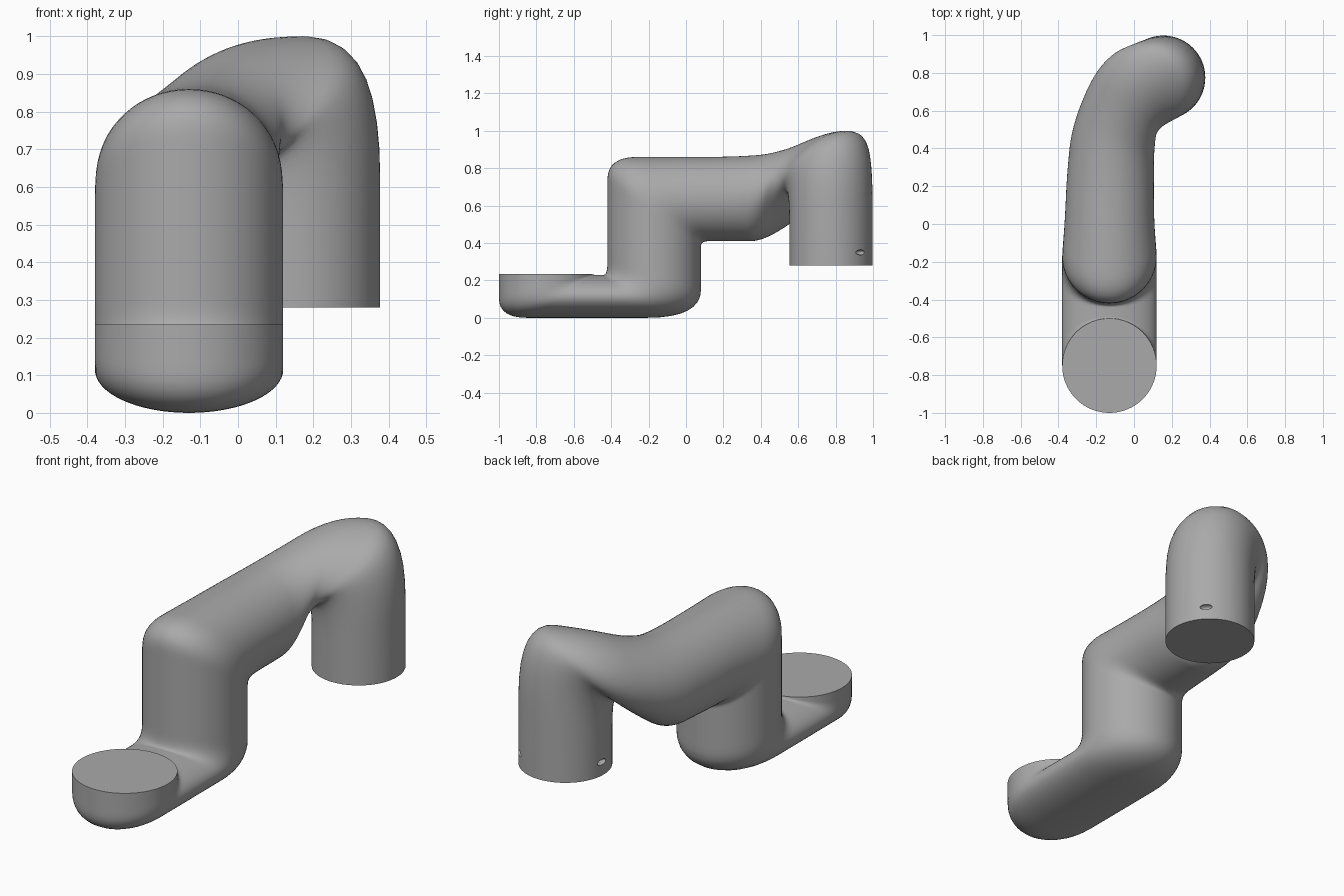
import bpy
import bmesh
from math import cos, sin, tau, radians
from mathutils import Vector

cube = bpy.data.objects.get("Cube")
if cube:
    bpy.data.objects.remove(cube, do_unlink=True)

SIDES, STEPS = 64, 8
PIPE_X = -0.13                      # side position of the straight front half
OUTLET = Vector((0.155, 0.775, 0))  # axis of the rear outlet
OUTLET_R = 0.2225
OUTLET_TURN = -50

grey = bpy.data.materials.new("plain grey")
grey.use_nodes = True
colour = (0.4, 0.4, 0.4, 1)
grey.diffuse_color = colour
grey.node_tree.nodes["Principled BSDF"].inputs["Base Color"].default_value = colour


def section(width, turn, low, high):
    """Elliptical section as centre, side axis and axis from low to high point."""
    low, high = Vector(low), Vector(high)
    side = Vector((cos(radians(turn)), sin(radians(turn)), 0)) * width
    return [(low + high) / 2, side, (high - low) / 2]


def straight(width, low, high, x=PIPE_X):
    return section(width, 0, (x, *low), (x, *high))


def outlet_section(z_low, z_high):
    turn = radians(OUTLET_TURN)
    reach = Vector((-sin(turn), cos(turn), 0)) * OUTLET_R
    return section(OUTLET_R, OUTLET_TURN,
                   OUTLET - reach + Vector((0, 0, z_low)),
                   OUTLET + reach + Vector((0, 0, z_high)))


def blend(a, b, t):
    return [u.lerp(v, t) for u, v in zip(a, b)]


# Control sections from the front opening to the rear outlet
controls = [
    straight(0.25, (-1, 0.235), (-0.5, 0.235)),
    straight(0.25, (-1, 0.21), (-0.5, 0.232)),
    straight(0.25, (-1, 0), (-0.495, 0.23)),
    straight(0.25, (-0.7, 0), (-0.475, 0.23)),
    straight(0.25, (-0.5, 0), (-0.46, 0.23)),
    straight(0.25, (0.08, 0), (-0.42, 0.23)),
    straight(0.25, (0.08, 0.3), (-0.42, 0.37)),
    straight(0.25, (0.08, 0.36), (-0.42, 0.62)),
    straight(0.25, (0.08, 0.41), (-0.42, 0.86)),
    straight(0.235, (0.17, 0.41), (-0.1, 0.86)),
    straight(0.23, (0.27, 0.41), (0.27, 0.86), -0.125),
    section(0.23, -20, (-0.12, 0.42, 0.41), (-0.1, 0.5, 0.88)),
    section(0.23, OUTLET_TURN, (-0.08, 0.58, 0.56), (0.02, 0.8, 1)),
    outlet_section(0.68, 1),
    outlet_section(0.28, 0.28),
]

# Round every corner with a quadratic sweep between neighbouring midpoints
sections = [controls[0]]
last = len(controls) - 2
for i in range(1, last + 1):
    start = controls[0] if i == 1 else blend(controls[i - 1], controls[i], 0.5)
    end = blend(controls[i], controls[i + 1], 0.5)
    for s in range(1, STEPS + 1):
        t = s / STEPS
        sections.append(blend(blend(start, controls[i], t),
                              blend(controls[i], end, t), t))
sections.append(controls[-1])

# Skin the sections and close both flat ends
bm = bmesh.new()
rings = []
for centre, side, rise in sections:
    rings.append([bm.verts.new(centre + side * cos(tau * k / SIDES) + rise * sin(tau * k / SIDES))
                  for k in range(SIDES)])
for a, b in zip(rings, rings[1:]):
    for k in range(SIDES):
        n = (k + 1) % SIDES
        bm.faces.new((a[k], a[n], b[n], b[k]))
bm.faces.new(rings[0])
bm.faces.new(rings[-1])
bmesh.ops.recalc_face_normals(bm, faces=bm.faces)
mesh = bpy.data.meshes.new("bent_pipe")
bm.to_mesh(mesh)
bm.free()
mesh.materials.append(grey)
pipe = bpy.data.objects.new("bent_pipe", mesh)
bpy.context.collection.objects.link(pipe)
bpy.context.view_layer.objects.active = pipe

# Small fixing slots around the outlet
for angle in (45, 176):
    a = radians(angle)
    spot = OUTLET + Vector((cos(a), sin(a), 0)) * OUTLET_R + Vector((0, 0, 0.35))
    bpy.ops.mesh.primitive_uv_sphere_add(segments=24, ring_count=12, radius=1,
                                         location=spot, rotation=(0, 0, a))
    cutter = bpy.context.object
    cutter.name = "slot_cutter"
    cutter.hide_render = True
    cutter.scale = (0.025, 0.032, 0.014)
    cutter.data.materials.append(grey)
    cut = pipe.modifiers.new("slot", "BOOLEAN")
    cut.operation = "DIFFERENCE"
    cut.object = cutter
    bpy.context.view_layer.objects.active = pipe
    bpy.ops.object.modifier_apply(modifier=cut.name)
    bpy.data.objects.remove(cutter, do_unlink=True)

# Smooth shading with crisp rims
bpy.ops.object.select_all(action="DESELECT")
pipe.select_set(True)
bpy.context.view_layer.objects.active = pipe
bpy.ops.object.shade_smooth_by_angle(angle=radians(40))
